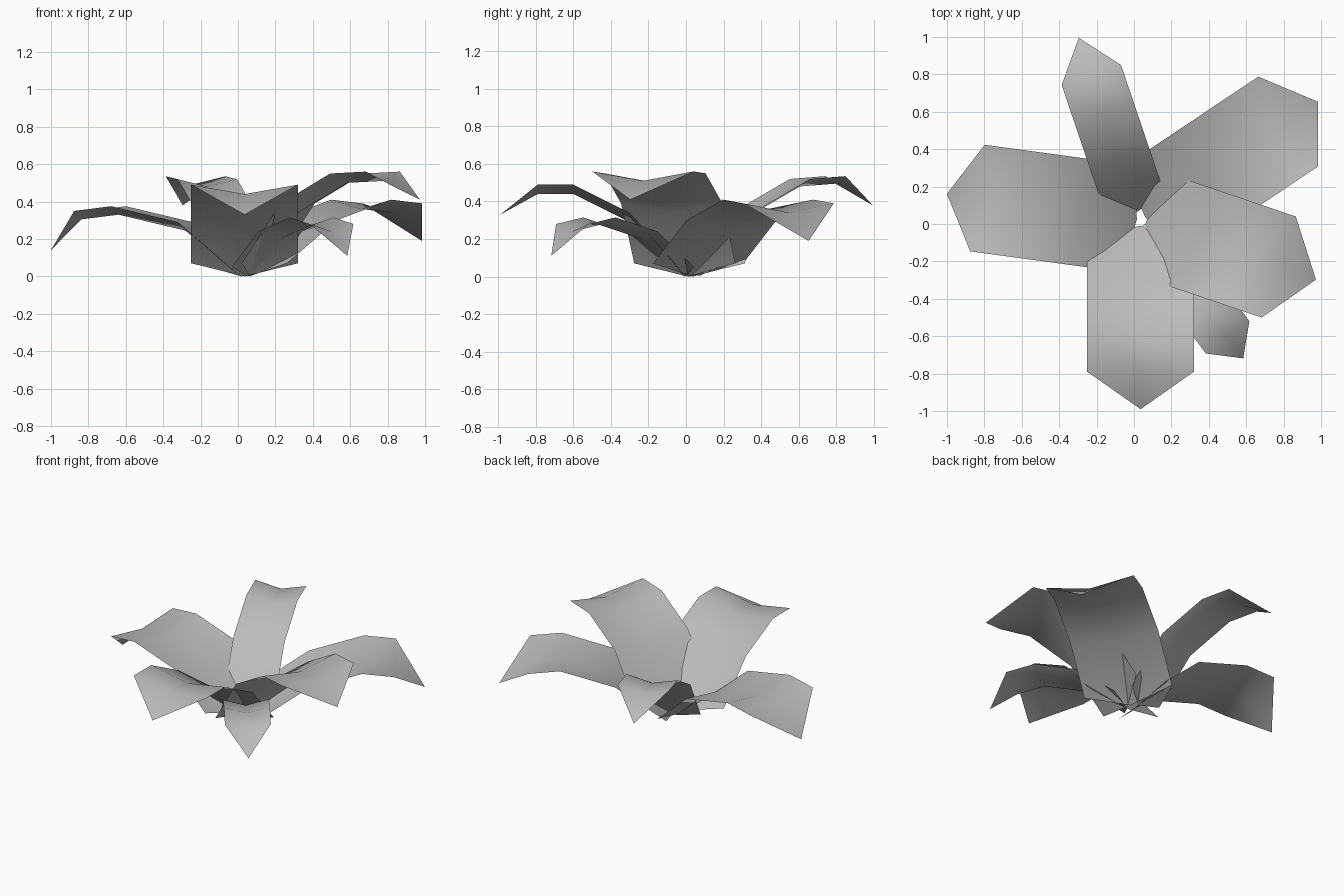
import bpy, bmesh, math
from mathutils import Vector

if "Cube" in bpy.data.objects:
    bpy.data.objects.remove(bpy.data.objects["Cube"])

leaf_mat = bpy.data.materials.new("leaf_grey")
leaf_mat.diffuse_color = (0.5, 0.5, 0.5, 1)
leaf_mat.use_nodes = True
leaf_mat.node_tree.nodes["Principled BSDF"].inputs["Base Color"].default_value = leaf_mat.diffuse_color

ORIGIN = Vector((0.035, 0.02, 0))


def leaf(name, direction, width, rows, tip, sag):
    """Creased strip: rows of (distance, edge height), closed by a drooping point."""
    d = Vector((direction[0], direction[1], 0)).normalized()
    side = Vector((-d.y, d.x, 0)) * width / 2
    up = Vector((0, 0, 1))
    bm = bmesh.new()
    grid = []
    for i, (r, z) in enumerate(rows):
        # the base row dips deeper and is pulled back to a shallow point
        cr, cz = (r - 0.05, 0.0) if i == 0 else (r, z - sag)
        grid.append([bm.verts.new(ORIGIN + d * r - side + up * z),
                     bm.verts.new(ORIGIN + d * cr + up * cz),
                     bm.verts.new(ORIGIN + d * r + side + up * z)])
    for a, b in zip(grid, grid[1:]):
        for j in range(2):
            bm.faces.new((a[j], b[j], b[j + 1], a[j + 1]))
    point = bm.verts.new(ORIGIN + d * tip[0] + up * tip[1])
    for j in range(2):
        bm.faces.new((grid[-1][j], point, grid[-1][j + 1]))
    bm.normal_update()
    for f in bm.faces:
        f.smooth = True
        if f.normal.z < 0:
            f.normal_flip()
    me = bpy.data.meshes.new(name)
    bm.to_mesh(me)
    bm.free()
    me.materials.append(leaf_mat)
    bpy.context.collection.objects.link(bpy.data.objects.new(name, me))


# Broad leaves
leaf("front_leaf", (0, -1), 0.57,
     [(0.08, 0.07), (0.32, 0.34), (0.62, 0.49), (0.81, 0.49)], (1.01, 0.33), 0.05)
leaf("right_leaf", (0.946, -0.32), 0.57,
     [(0.08, 0.07), (0.30, 0.39), (0.58, 0.55), (0.78, 0.56)], (0.99, 0.41), 0.05)
leaf("back_right_leaf", (0.83, 0.555), 0.577,
     [(0.08, 0.07), (0.40, 0.30), (0.75, 0.41), (0.95, 0.39)], (1.14, 0.19), 0.05)
leaf("left_leaf", (-0.992, 0.135), 0.575,
     [(0.07, 0.07), (0.32, 0.29), (0.68, 0.375), (0.88, 0.35)], (1.045, 0.14), 0.045)

# Narrow leaves
leaf("back_leaf", (-0.32, 0.945), 0.335,
     [(0.10, 0.05), (0.33, 0.36), (0.62, 0.52), (0.82, 0.535)], (1.03, 0.38), 0.04)
leaf("front_right_leaf", (0.595, -0.80), 0.29,
     [(0.08, 0.05), (0.32, 0.24), (0.60, 0.315), (0.78, 0.28)], (0.92, 0.11), 0.04)
